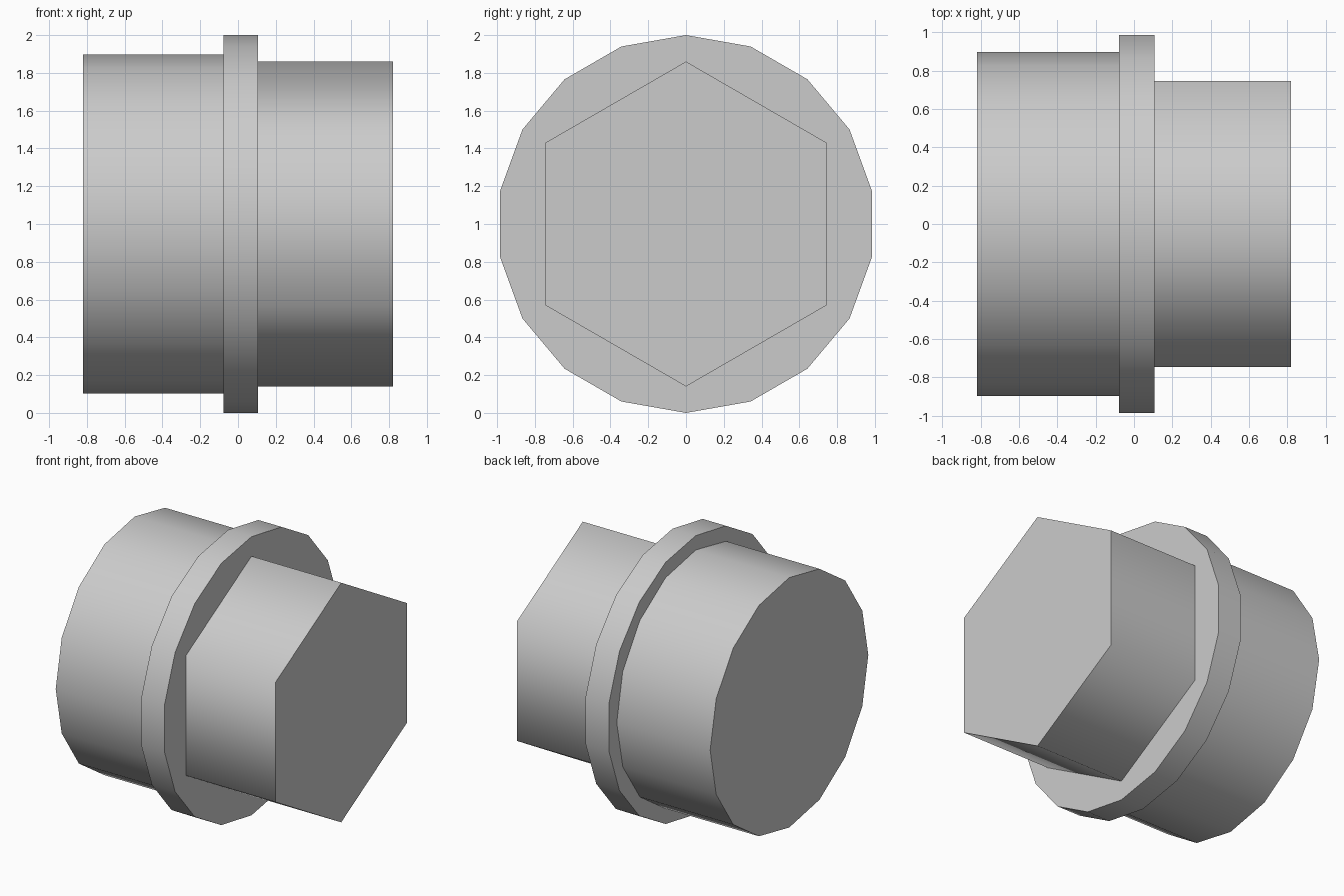
import bpy, bmesh
from math import sin, cos, radians, tau

cube = bpy.data.objects.get("Cube")
if cube:
    bpy.data.objects.remove(cube, do_unlink=True)

# Single plain grey
grey = bpy.data.materials.new("plain grey")
grey.use_nodes = True
grey.diffuse_color = (0.6, 0.6, 0.6, 1)
grey.node_tree.nodes["Principled BSDF"].inputs["Base Color"].default_value = grey.diffuse_color


def prism(name, sides, radius, x0, x1):
    """Regular prism along x with one corner pointing straight up."""
    bm = bmesh.new()
    ring = [bm.verts.new((x0, radius * sin(tau * i / sides), 1 + radius * cos(tau * i / sides)))
            for i in range(sides)]
    base = bm.faces.new(ring)
    extruded = bmesh.ops.extrude_face_region(bm, geom=[base], use_keep_orig=True)["geom"]
    top = [v for v in extruded if isinstance(v, bmesh.types.BMVert)]
    bmesh.ops.translate(bm, verts=top, vec=(x1 - x0, 0, 0))
    bmesh.ops.recalc_face_normals(bm, faces=bm.faces)
    mesh = bpy.data.meshes.new(name)
    bm.to_mesh(mesh)
    bm.free()
    mesh.materials.append(grey)
    obj = bpy.data.objects.new(name, mesh)
    bpy.context.collection.objects.link(obj)
    # Round the walls in shading, keep the end rims sharp
    bpy.ops.object.select_all(action="DESELECT")
    obj.select_set(True)
    bpy.context.view_layer.objects.active = obj
    bpy.ops.object.shade_smooth_by_angle(angle=radians(70))
    return obj


# Round plug, wide flange and hexagonal head
prism("plug_body", 16, 0.897, -0.82, -0.078)
prism("flange", 18, 1.0, -0.078, 0.107)
prism("hex_head", 6, 0.86, 0.107, 0.82)
